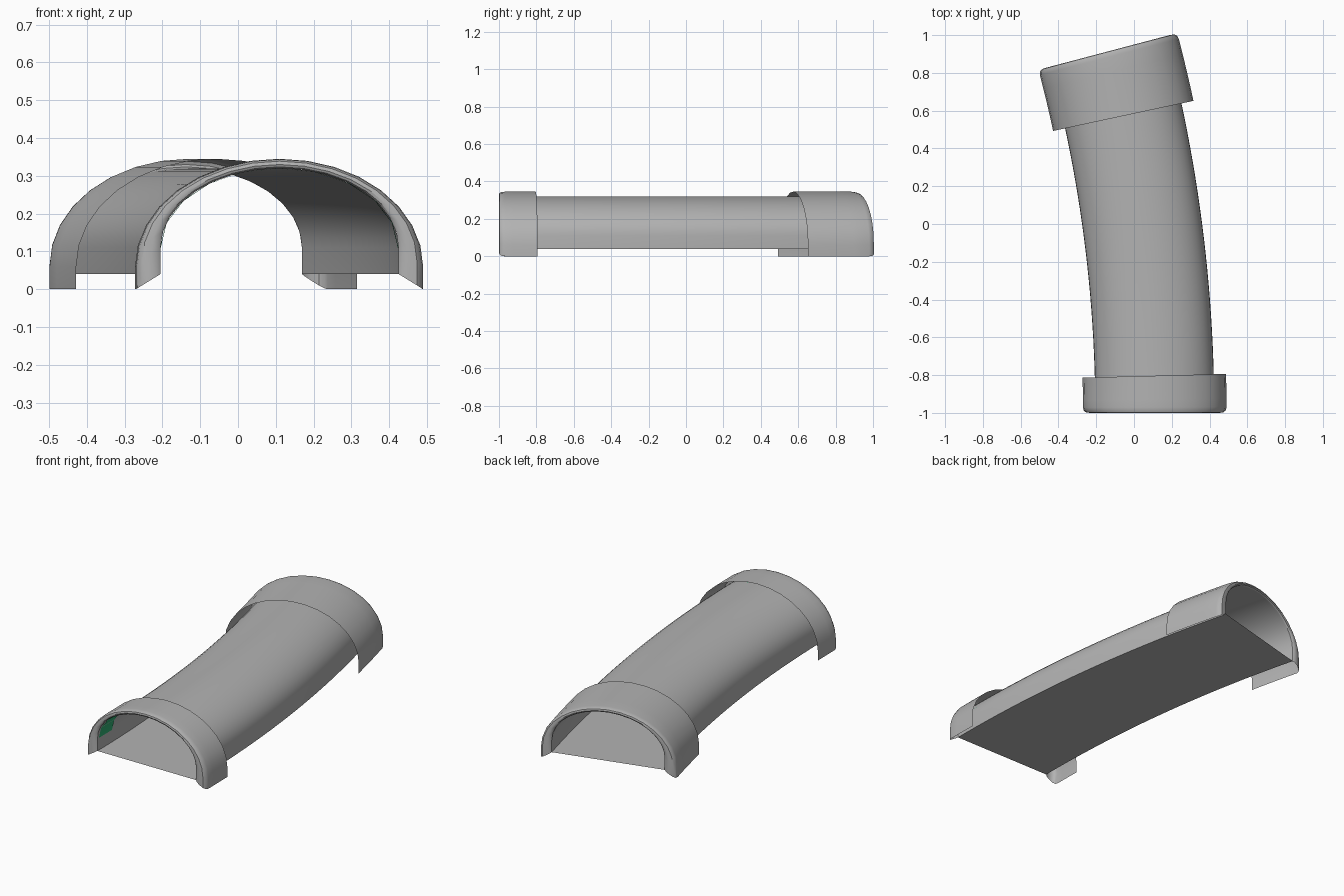
import bpy
import math

if "Cube" in bpy.data.objects:
    bpy.data.objects.remove(bpy.data.objects["Cube"], do_unlink=True)

RADIUS = 7.5      # bend radius of the tunnel centre line
END = 0.258       # bend angle of the whole tunnel
RIM = 0.03 / RADIUS


def material(name, color):
    m = bpy.data.materials.new(name)
    m.use_nodes = True
    m.diffuse_color = color
    m.node_tree.nodes["Principled BSDF"].inputs["Base Color"].default_value = color
    return m


grey = material("plain grey", (0.45, 0.45, 0.45, 1))
green = material("green", (0.03, 0.42, 0.17, 1))


def place(u, z, angle):
    """Point u sideways from the bent centre line."""
    r = RADIUS + u
    return (0.11 - RADIUS + r * math.cos(angle), -1 + r * math.sin(angle), z)


def arch(t, angle, segments, feet=True):
    """Arch section: t = 0 is the collar's outside, t = 1 the tunnel wall."""
    half, top = 0.38 - 0.065 * t, 0.345 - 0.025 * t
    spring, foot = 0.06 + 0.05 * t, 0.04 * t
    pts = []
    for i in range(segments + 1):
        a = math.pi * i / segments
        pts.append((half * math.cos(a), spring + (top - spring) * math.sin(a)))
    if feet:
        pts = [(half, foot)] + pts + [(-half, foot)]
    return [place(u, z, angle) for u, z in pts]


def loft(name, rows, mat):
    n = len(rows[0])
    verts = [p for row in rows for p in row]
    faces = [(r * n + i, r * n + i + 1, (r + 1) * n + i + 1, (r + 1) * n + i)
             for r in range(len(rows) - 1) for i in range(n - 1)]
    me = bpy.data.meshes.new(name)
    me.from_pydata(verts, [], faces)
    me.materials.append(mat)
    me.shade_smooth()
    me.set_sharp_from_angle(angle=math.radians(35))
    ob = bpy.data.objects.new(name, me)
    bpy.context.collection.objects.link(ob)
    return ob


# Bent tunnel wall and flat floor
STEPS = 24
angles = [RIM / 3 + (END - RIM / 1.5) * i / STEPS for i in range(STEPS + 1)]
loft("tunnel_wall", [arch(1, a, 24)[::-1] for a in angles], grey)
loft("floor", [[place(-0.315, 0.04, a), place(0.315, 0.04, a)] for a in angles], grey)

# Collars, open behind, with a rounded lip turning in to the tunnel mouth
LIP = [(0, 1), (0.06, 0.45), (0.25, 0.08), (0.6, 0), (0.85, 0.1), (1, 0.35)]


def collar(name, back, mouth, inward):
    rows = [arch(0, back + (mouth + inward * RIM - back) * i / 4, 16) for i in range(4)]
    rows += [arch(t, mouth + inward * RIM * s, 16) for t, s in LIP]
    if inward > 0:
        rows.reverse()
    loft(name, [row[::-1] for row in rows], grey)


collar("front_collar", 0.0262, 0, 1)
collar("back_collar", 0.2112, END, -1)

# Faceted green band in the front collar, just breaking through the wall
loft("green_band", [arch(1.01, a, 10, feet=False)[::-1] for a in (0.003, 0.02)], green)
